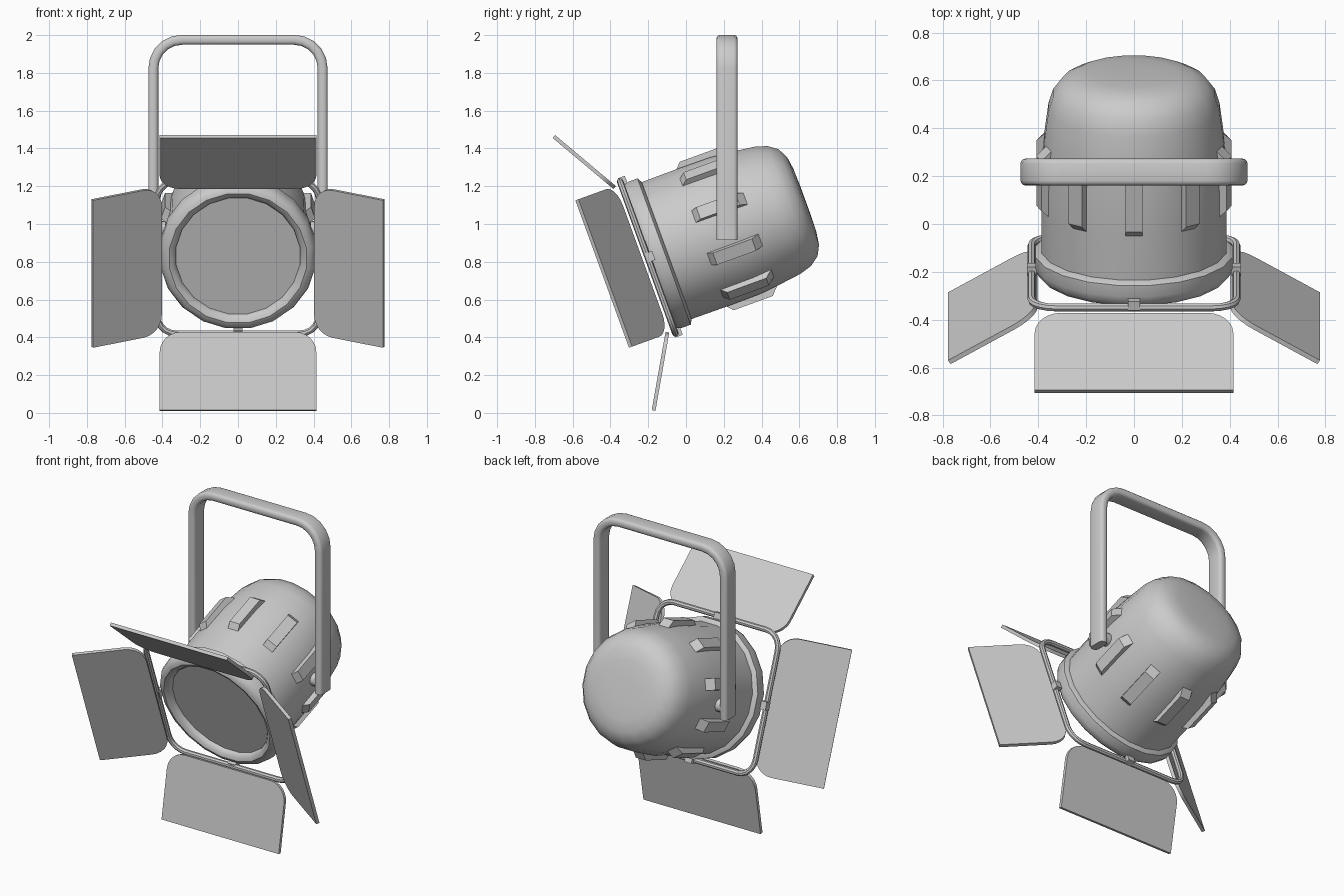
import bpy, bmesh
from math import pi, sin, cos, radians
from mathutils import Matrix, Vector

if "Cube" in bpy.data.objects:
    bpy.data.objects.remove(bpy.data.objects["Cube"])

grey = bpy.data.materials.new("plain grey")
grey.use_nodes = True
COLOUR = (0.6, 0.6, 0.6, 1)
grey.diffuse_color = COLOUR
grey.node_tree.nodes["Principled BSDF"].inputs["Base Color"].default_value = COLOUR

# Lamp space: y runs back along the lamp axis, z is up across the lens
TILT = Matrix.Translation((0, -0.21, 0.82)) @ Matrix.Rotation(radians(20), 4, 'X')


def finish(name, bm, matrix=Matrix(), smooth=35):
    bmesh.ops.recalc_face_normals(bm, faces=bm.faces)
    mesh = bpy.data.meshes.new(name)
    bm.to_mesh(mesh)
    bm.free()
    mesh.materials.append(grey)
    if smooth:
        mesh.shade_smooth()
        mesh.set_sharp_from_angle(angle=radians(smooth))
    obj = bpy.data.objects.new(name, mesh)
    bpy.context.collection.objects.link(obj)
    obj.matrix_world = matrix
    return obj


def turn(k, count):
    return TILT @ Matrix.Rotation(2 * pi * k / count, 4, 'Y')


def skin(bm, rings, closed):
    """Bridge rings of vertices with quads."""
    n = len(rings[0])
    for i in range(len(rings) if closed else len(rings) - 1):
        a, b = rings[i], rings[(i + 1) % len(rings)]
        for j in range(n):
            k = (j + 1) % n
            bm.faces.new((a[j], a[k], b[k], b[j]))


def lathe(name, profile, sides):
    """Revolve (radius, depth) points about the lamp axis."""
    bm = bmesh.new()
    angles = [2 * pi * (j + 0.5) / sides for j in range(sides)]
    rings = [[bm.verts.new((r * sin(a), y, r * cos(a))) for a in angles]
             for r, y in profile]
    skin(bm, rings, False)
    bm.faces.new(rings[0])
    bm.faces.new(rings[-1])
    return finish(name, bm, TILT)


def arc(cx, cz, r, start, end, steps):
    return [Vector((cx + r * cos(radians(start + (end - start) * i / steps)), 0,
                    cz + r * sin(radians(start + (end - start) * i / steps))))
            for i in range(steps + 1)]


def sweep(name, path, section, closed, matrix=Matrix()):
    """Sweep a section along a path in the xz plane with mitred corners."""
    bm = bmesh.new()
    rings = []
    n = len(path)
    for i, p in enumerate(path):
        before = path[i - 1] if closed or i else p
        after = path[(i + 1) % n] if closed or i < n - 1 else p
        d1, d2 = (p - before).normalized(), (after - p).normalized()
        t = (d1 + d2).normalized()
        stretch = 1 / max(t.dot(d1), t.dot(d2))
        side = Vector((t.z, 0, -t.x)) * stretch
        rings.append([bm.verts.new(p + side * a + Vector((0, b, 0)))
                      for a, b in section])
    skin(bm, rings, closed)
    if not closed:
        bm.faces.new(rings[0])
        bm.faces.new(rings[-1])
    return finish(name, bm, matrix, 40)


# Housing with rounded back, front rim and recessed lens
lathe("housing", [(0.39, 0.06), (0.392, 0.3), (0.39, 0.5), (0.378, 0.62),
                  (0.362, 0.74), (0.342, 0.805), (0.305, 0.855), (0.25, 0.883),
                  (0.18, 0.893), (0.08, 0.896)], 20)
lathe("front_rim", [(0.33, 0.05), (0.332, 0.025), (0.345, 0.005), (0.367, -0.005),
                    (0.39, 0.002), (0.408, 0.02), (0.417, 0.05), (0.417, 0.1),
                    (0.39, 0.115)], 20)
lathe("lens", [(0.335, 0.035), (0.335, 0.06)], 20)

# Cooling fins around the housing, with sloping ends
for k in range(10):
    bm = bmesh.new()
    bmesh.ops.create_cube(bm, size=1)
    for v in bm.verts:
        top = v.co.z > 0
        v.co = (v.co.x * 0.07, 0.45 + v.co.y * (0.22 if top else 0.31),
                0.418 if top else 0.37)
    finish(f"cooling_fin_{k + 1}", bm, turn(k, 10), 0)

# Square wire frame that carries the doors
H, R = 0.428, 0.1
frame_path = []
for i, (sx, sz) in enumerate(((1, 1), (-1, 1), (-1, -1), (1, -1))):
    frame_path += arc(sx * (H - R), sz * (H - R), R, 90 * i, 90 * i + 90, 5)
circle = [(0.017 * cos(pi * j / 4), 0.017 * sin(pi * j / 4)) for j in range(8)]
sweep("door_frame", frame_path, circle, True, TILT @ Matrix.Translation((0, 0.008, 0)))

# Four doors with rounded hinge corners, and the clips holding the frame
W, L, C, T = 0.415, 0.42, 0.11, 0.02
outline = ([Vector((W, 0, L)), Vector((-W, 0, L))]
           + arc(-W + C, C, C, 180, 270, 6) + arc(W - C, C, C, 270, 360, 6))
for k, place in enumerate(("top", "left", "bottom", "right")):
    bm = bmesh.new()
    face = bm.faces.new([bm.verts.new(p - Vector((0, T / 2, 0))) for p in outline])
    grown = bmesh.ops.extrude_face_region(bm, geom=[face])["geom"]
    bmesh.ops.translate(bm, vec=(0, T, 0),
                        verts=[g for g in grown if isinstance(g, bmesh.types.BMVert)])
    hinge = Matrix.Translation((0, -0.03, 0.408)) @ Matrix.Rotation(radians(30), 4, 'X')
    finish(f"{place}_door", bm, turn(k, 4) @ hinge, 30)

    bm = bmesh.new()
    bmesh.ops.create_cube(bm, size=1)
    bmesh.ops.scale(bm, vec=(0.05, 0.04, 0.04), verts=bm.verts)
    finish(f"{place}_clip", bm, turn(k, 4) @ Matrix.Translation((0, 0.022, 0.428)), 0)

# Hanging yoke: a broad, round-edged bar bent into an arch
YOKE_Y, X, TOP, BEND = 0.217, 0.448, 1.975, 0.15
yoke_path = ([Vector((X, 0, 0.915))]
             + arc(X - BEND, TOP - BEND, BEND, 0, 90, 5)
             + arc(-X + BEND, TOP - BEND, BEND, 90, 180, 5)
             + [Vector((-X, 0, 0.915))])
bar = []
for i, (sa, sb) in enumerate(((1, 1), (-1, 1), (-1, -1), (1, -1))):
    for p in arc(sa * 0.006, sb * 0.036, 0.02, 90 * i, 90 * i + 90, 3):
        bar.append((p.x, p.z))
sweep("yoke", yoke_path, bar, False, Matrix.Translation((0, YOKE_Y, 0)))

# Pivots between yoke and housing
for side, sign in (("left", 1), ("right", -1)):
    bm = bmesh.new()
    bmesh.ops.create_cone(bm, cap_ends=True, segments=16, radius1=0.04,
                          radius2=0.04, depth=0.08)
    finish(f"{side}_pivot", bm, Matrix.Translation((sign * 0.395, YOKE_Y, 0.975))
           @ Matrix.Rotation(pi / 2, 4, 'Y'))
